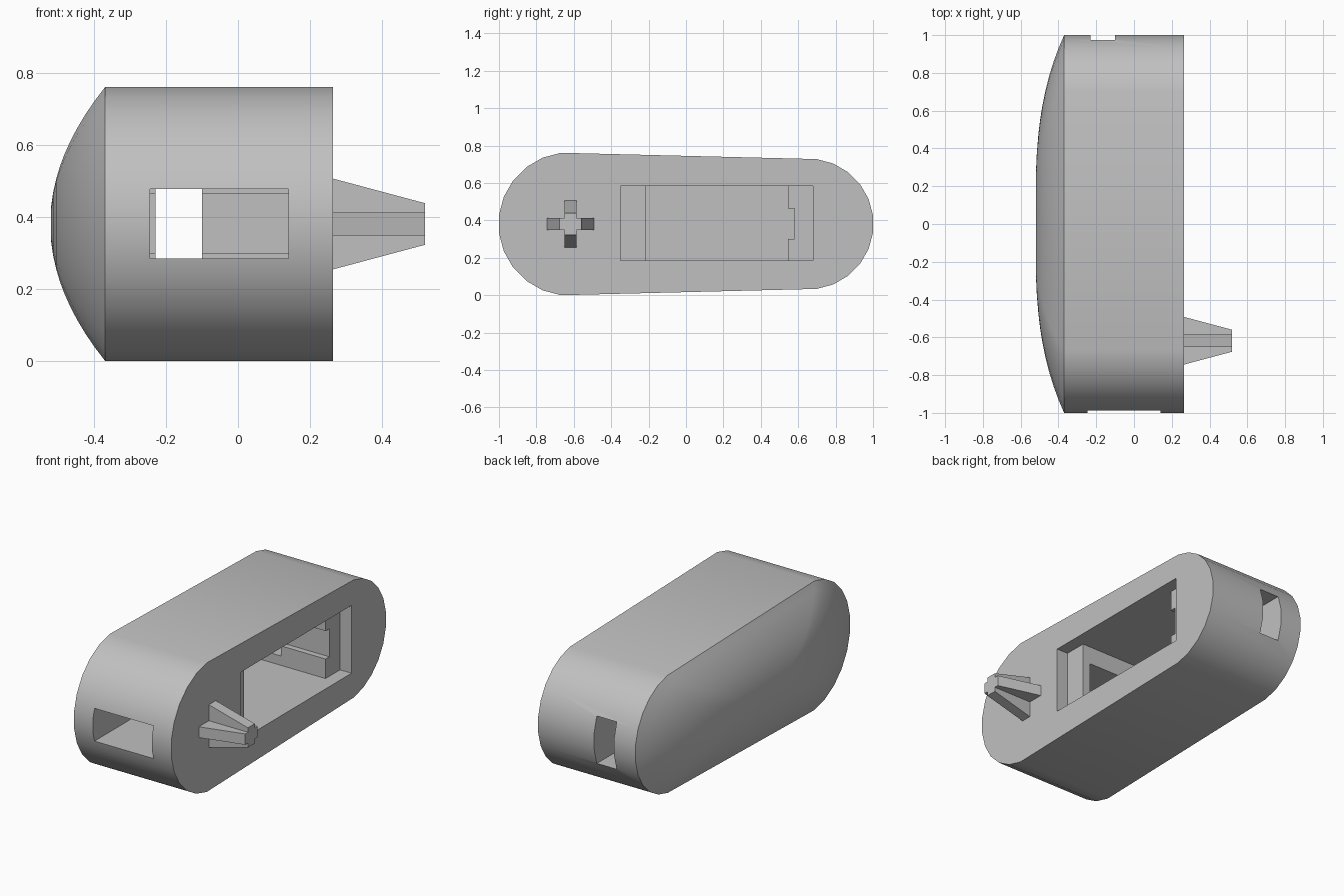
import bpy, bmesh
from math import sin, cos, radians

if "Cube" in bpy.data.objects:
    bpy.data.objects.remove(bpy.data.objects["Cube"], do_unlink=True)

MID_Z = 0.381
FACE_X, RIM_X, DOME_DEPTH = 0.265, -0.37, 0.15

grey = bpy.data.materials.new("plain grey")
grey.use_nodes = True
colour = (0.53, 0.53, 0.53, 1)
grey.diffuse_color = colour
grey.node_tree.nodes["Principled BSDF"].inputs["Base Color"].default_value = colour


def make_object(name, bm):
    bmesh.ops.recalc_face_normals(bm, faces=bm.faces)
    mesh = bpy.data.meshes.new(name)
    bm.to_mesh(mesh)
    bm.free()
    mesh.materials.append(grey)
    obj = bpy.data.objects.new(name, mesh)
    bpy.context.collection.objects.link(obj)
    return obj


def loft(bm, rings):
    """Skin closed rings of points and cap both ends."""
    loops = [[bm.verts.new(p) for p in ring] for ring in rings]
    count = len(loops[0])
    for a, b in zip(loops, loops[1:]):
        for i in range(count):
            j = (i + 1) % count
            bm.faces.new((a[i], a[j], b[j], b[i]))
    bm.faces.new(loops[0])
    bm.faces.new(loops[-1])


def box(name, x, y, z):
    bm = bmesh.new()
    loft(bm, [[(px, y[0], z[0]), (px, y[1], z[0]), (px, y[1], z[1]), (px, y[0], z[1])] for px in x])
    return make_object(name, bm)


def activate(obj):
    bpy.ops.object.select_all(action='DESELECT')
    obj.select_set(True)
    bpy.context.view_layer.objects.active = obj


# Tapered stadium outline as (y, z offset), one faceted arc per end
outline = []
for centre, radius, start in ((0.653, 0.35, -82.5), (-0.619, 0.384, 97.5)):
    for step in range(12):
        a = radians(start + 15 * step)
        outline.append((centre + radius * cos(a), radius * sin(a)))

# Housing: straight walls, then rings shrinking into the domed back
rings = [[(FACE_X, y, MID_Z + z) for y, z in outline]]
for t in (1, 0.9, 0.8, 0.7, 0.6, 0.5, 0.42, 0.33, 0.23, 0.13):
    x = RIM_X - DOME_DEPTH * (1 - t * t) / (1 - 0.13 ** 2)
    rings.append([(x, y * t ** 0.667, MID_Z + z * t) for y, z in outline])
bm = bmesh.new()
loft(bm, rings)
housing = make_object("housing", bm)

# Stepped pocket, end slots and the notch in the pocket wall
cutters = [
    box("cover_recess", (0.19, 0.4), (-0.35, 0.68), (0.185, 0.585)),
    box("deep_pocket", (-0.25, 0.3), (-0.215, 0.545), (0.185, 0.585)),
    box("front_slot", (-0.245, 0.14), (-1.1, -0.1), (0.285, 0.478)),
    box("rear_slot", (-0.23, -0.10), (0.4, 1.1), (0.24, 0.52)),
    box("wall_notch", (-0.247, 0.25), (0.4, 0.58), (0.30, 0.465)),
]
for cutter in cutters:
    activate(housing)
    mod = housing.modifiers.new("cut", 'BOOLEAN')
    mod.operation = 'DIFFERENCE'
    mod.solver = 'EXACT'
    mod.object = cutter
    bpy.ops.object.modifier_apply(modifier=mod.name)
    bpy.data.objects.remove(cutter, do_unlink=True)

activate(housing)
bpy.ops.object.shade_smooth_by_angle(angle=radians(28))

# Plug: cross-shaped post whose arms taper towards the tip
PLUG_Y, HALF = -0.618, 0.032


def cross(x, reach):
    corner = [(reach, -HALF), (reach, HALF), (HALF, HALF)]
    points = []
    for turn in range(4):
        points += [(x, PLUG_Y + u, MID_Z + v) for u, v in corner]
        corner = [(-v, u) for u, v in corner]
    return points


bm = bmesh.new()
loft(bm, [cross(FACE_X - 0.003, 0.127), cross(0.52, 0.058)])
make_object("plug", bm)
